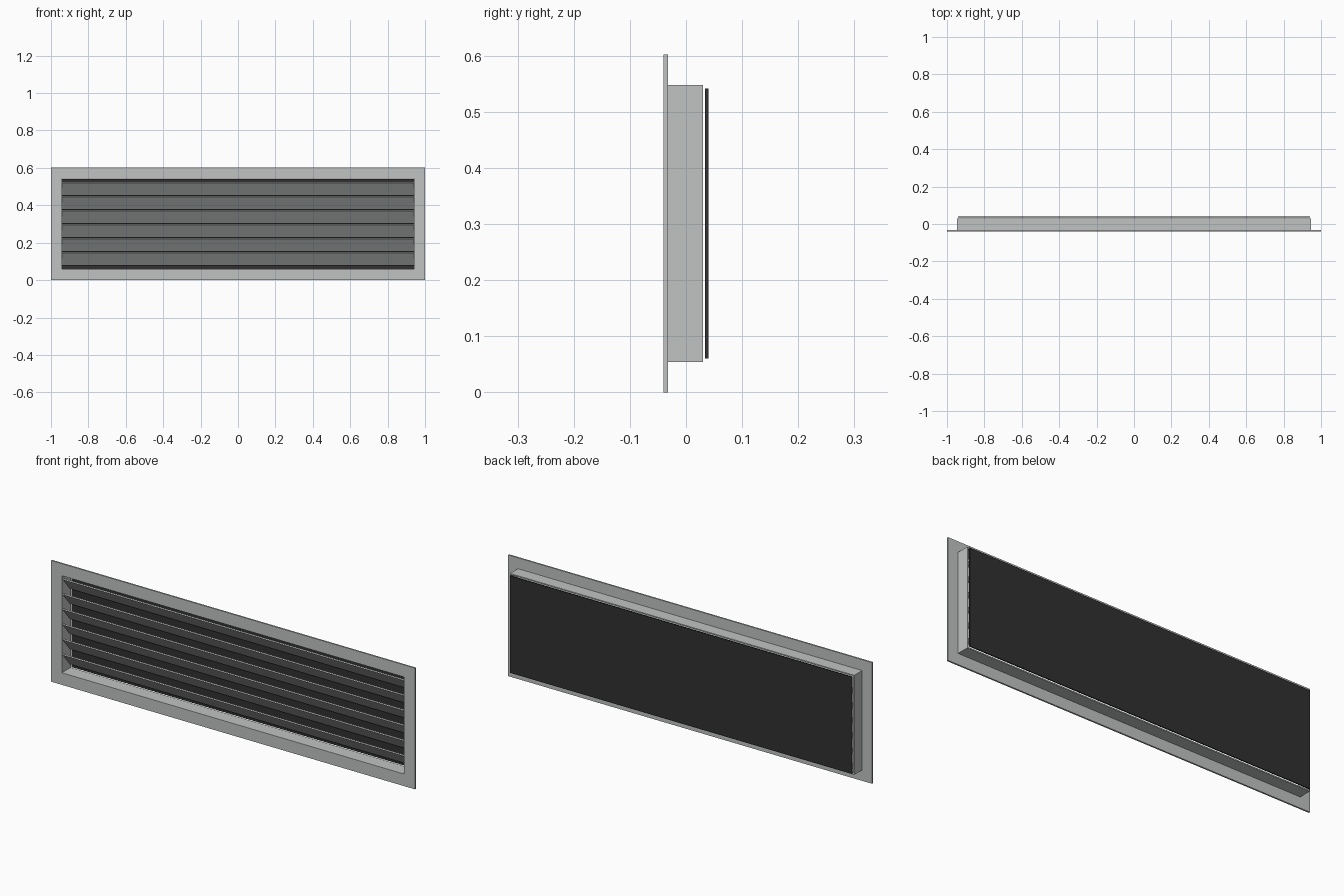
import bpy, bmesh, math
from mathutils import Matrix, Vector

if "Cube" in bpy.data.objects:
    bpy.data.objects.remove(bpy.data.objects["Cube"])

CZ = 0.301  # mid height of the vent


def material(name, rgb):
    m = bpy.data.materials.new(name)
    m.diffuse_color = (*rgb, 1.0)
    m.use_nodes = True
    m.node_tree.nodes["Principled BSDF"].inputs["Base Color"].default_value = m.diffuse_color
    return m


metal = material("light grey metal", (0.53, 0.55, 0.54))
dark = material("dark charcoal", (0.032, 0.030, 0.031))


def add_object(name, bm, mat):
    bmesh.ops.recalc_face_normals(bm, faces=bm.faces)
    mesh = bpy.data.meshes.new(name)
    bm.to_mesh(mesh)
    bm.free()
    mesh.materials.append(mat)
    obj = bpy.data.objects.new(name, mesh)
    bpy.context.collection.objects.link(obj)
    return obj


def box(name, size, centre, mat, tilt=0.0):
    bm = bmesh.new()
    matrix = (Matrix.Translation(Vector(centre)) @ Matrix.Rotation(tilt, 4, 'X')
              @ Matrix.Diagonal((*size, 1)))
    bmesh.ops.create_cube(bm, size=1, matrix=matrix)
    return add_object(name, bm, mat)


def ring(name, outer, inner, y0, y1, mat):
    """Rectangular frame between two half-sizes, extruded along y."""
    bm = bmesh.new()
    corners = [(-1, -1), (1, -1), (1, 1), (-1, 1)]
    loops = [[bm.verts.new((sx * h[0], y, CZ + sz * h[1])) for sx, sz in corners]
             for h, y in ((outer, y0), (outer, y1), (inner, y1), (inner, y0))]
    for a in range(4):
        la, lb = loops[a], loops[(a + 1) % 4]
        for i in range(4):
            j = (i + 1) % 4
            bm.faces.new((la[i], la[j], lb[j], lb[i]))
    return add_object(name, bm, mat)


# Wide front flange and the duct collar behind it
ring("front_flange", (1.0, 0.301), (0.94, 0.241), -0.04, -0.032, metal)
ring("duct_collar", (0.946, 0.247), (0.94, 0.241), -0.032, 0.03, metal)

# Dark backing panel, just clear of the collar
box("back_panel", (1.88, 0.006, 0.481), (0, 0.037, CZ), dark)

# Six sloping louvre slats, front edge high and rear edge low
COUNT, PITCH = 6, 0.075
for i in range(COUNT):
    z = CZ + (i - (COUNT - 1) / 2) * PITCH
    box(f"louvre_slat_{i + 1}", (1.88, 0.088, 0.006), (0, -0.002, z), metal,
        math.radians(-50))
